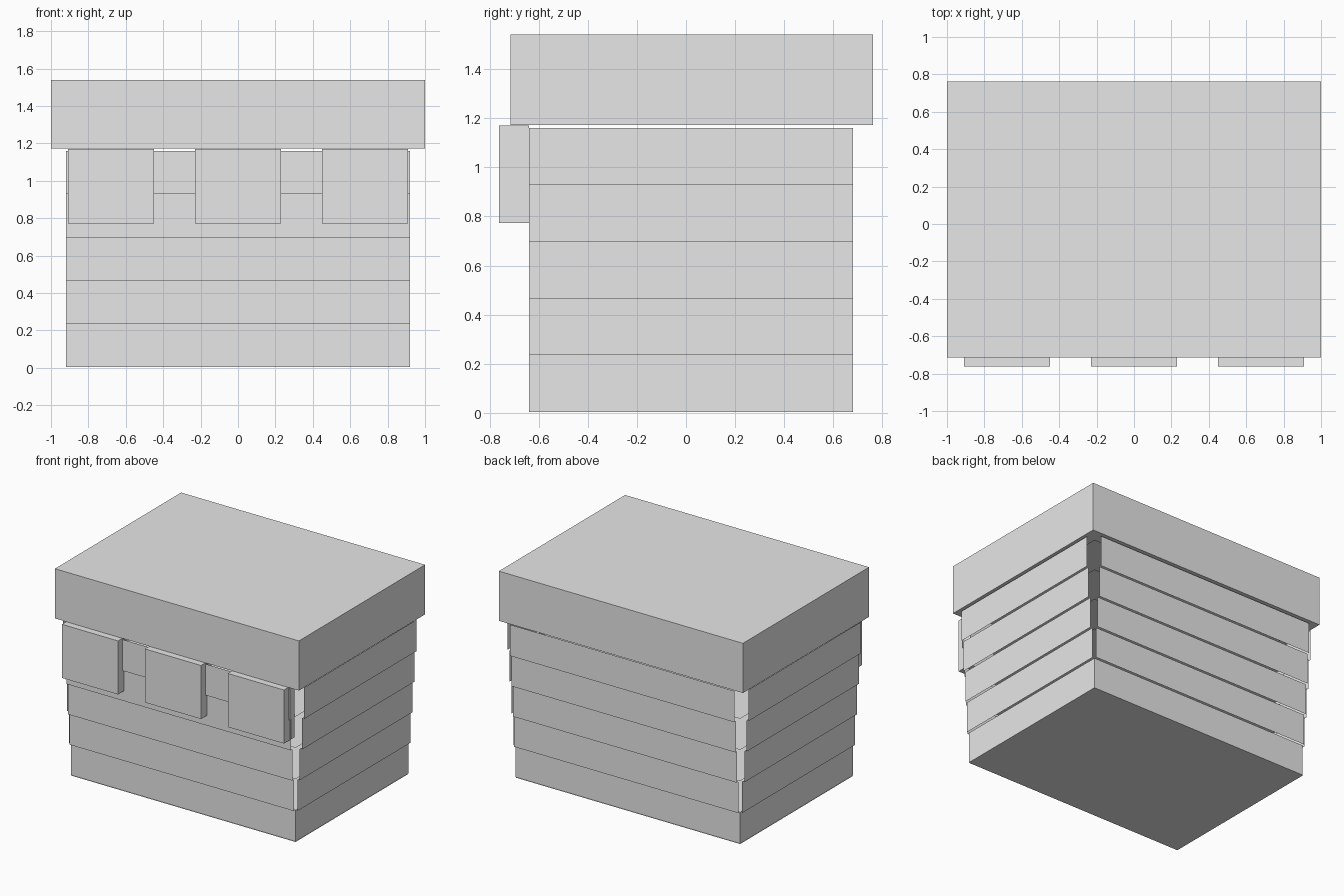
import bpy
import bmesh
from mathutils import Vector

if "Cube" in bpy.data.objects:
    bpy.data.objects.remove(bpy.data.objects["Cube"], do_unlink=True)

grey = bpy.data.materials.new("light_grey")
grey.use_nodes = True
colour = (0.8, 0.8, 0.8, 1)
grey.diffuse_color = colour
grey.node_tree.nodes["Principled BSDF"].inputs["Base Color"].default_value = colour


def finish(name, bm):
    mesh = bpy.data.meshes.new(name)
    bm.to_mesh(mesh)
    bm.free()
    mesh.materials.append(grey)
    obj = bpy.data.objects.new(name, mesh)
    bpy.context.collection.objects.link(obj)
    return obj


def box(name, low, high):
    low, high = Vector(low), Vector(high)
    bm = bmesh.new()
    bmesh.ops.create_cube(bm, size=1)
    bmesh.ops.scale(bm, vec=high - low, verts=bm.verts)
    bmesh.ops.translate(bm, vec=(low + high) / 2, verts=bm.verts)
    return finish(name, bm)


def split_box(name, low, high, spread):
    """A box of loose sheets whose four walls are moved outwards."""
    low, high = Vector(low), Vector(high)
    bm = bmesh.new()
    bmesh.ops.create_cube(bm, size=1)
    bmesh.ops.scale(bm, vec=high - low, verts=bm.verts)
    bmesh.ops.translate(bm, vec=(low + high) / 2, verts=bm.verts)
    bmesh.ops.split_edges(bm, edges=bm.edges)
    bm.normal_update()
    for face in bm.faces:
        if abs(face.normal.z) < 0.5:
            bmesh.ops.translate(bm, vec=face.normal * spread, verts=face.verts)
    return finish(name, bm)


# Body: five rows of wall boards, each row further out than the one below
HALF, FRONT, BACK = 0.92, -0.64, 0.68
BASE, ROW, STEP = 0.004, 0.2312, 0.017
for i in range(5):
    z = BASE + i * ROW
    split_box(f"wall_row_{i + 1}", (-HALF, FRONT, z), (HALF, BACK, z + ROW), i * STEP)

# Floor sheet closing the bottom
bm = bmesh.new()
corners = [(-HALF, FRONT), (-HALF, BACK), (HALF, BACK), (HALF, FRONT)]
bm.faces.new([bm.verts.new((x, y, 0)) for x, y in corners])
finish("floor", bm)

# Flat overhanging roof
box("roof", (-1, -0.715, 1.172), (1, 0.762, 1.54))

# Three front panels hanging below the roof
for name, x in (("right", -0.68), ("middle", 0), ("left", 0.68)):
    box(f"front_panel_{name}", (x - 0.23, -0.762, 0.773), (x + 0.23, FRONT, 1.17))
